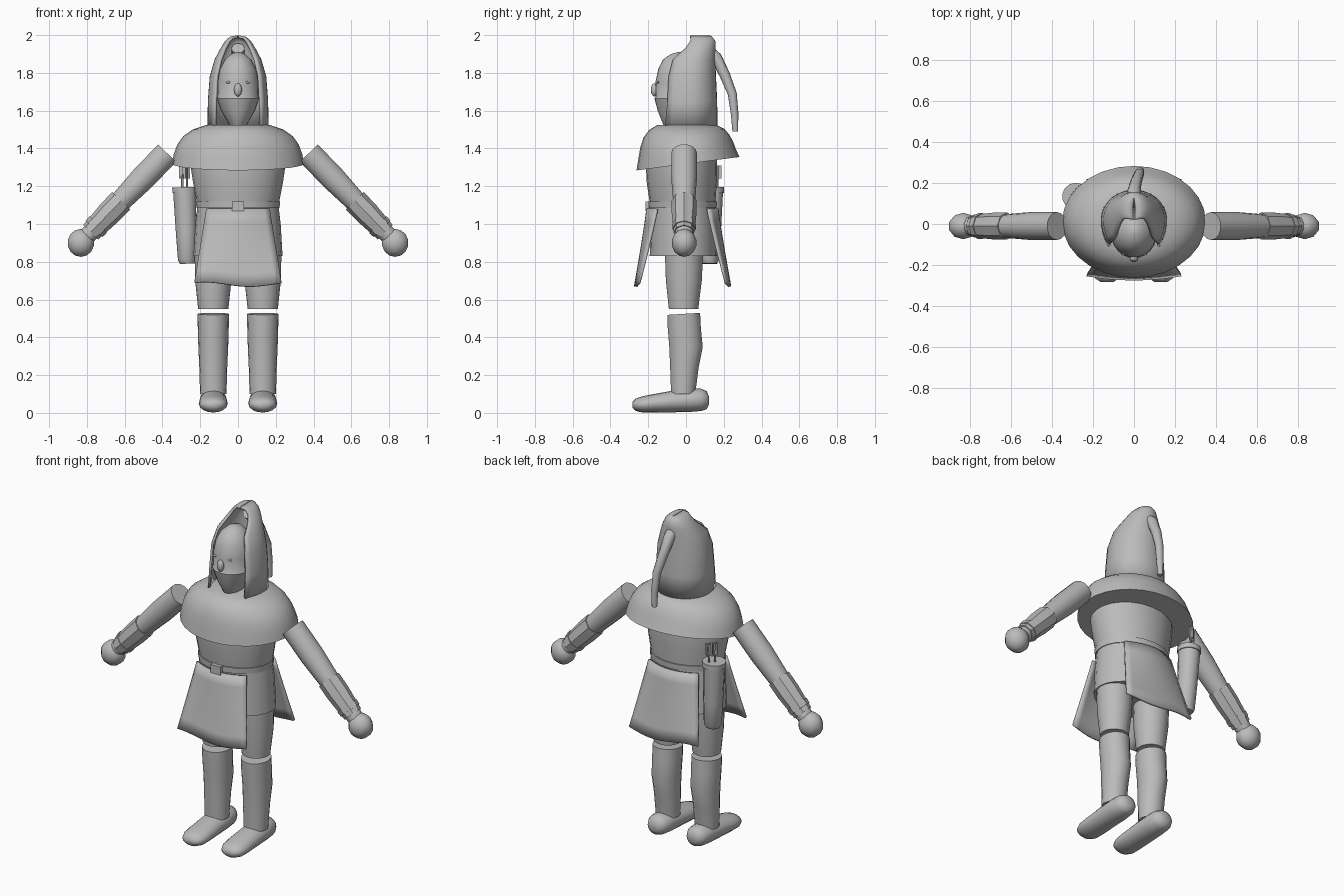
import bpy, bmesh, math
from mathutils import Vector, Matrix

cube = bpy.data.objects.get("Cube")
if cube:
    bpy.data.objects.remove(cube, do_unlink=True)

grey = bpy.data.materials.new("plain_grey")
grey.use_nodes = True
grey.diffuse_color = (0.5, 0.5, 0.5, 1)
grey.node_tree.nodes["Principled BSDF"].inputs["Base Color"].default_value = (0.5, 0.5, 0.5, 1)


def finish(name, bm, angle=40, thickness=0):
    """Turn a bmesh into a shaded object, with optional thickness."""
    bmesh.ops.recalc_face_normals(bm, faces=bm.faces[:])
    mesh = bpy.data.meshes.new(name)
    bm.to_mesh(mesh)
    bm.free()
    mesh.materials.append(grey)
    obj = bpy.data.objects.new(name, mesh)
    bpy.context.collection.objects.link(obj)
    if thickness:
        mod = obj.modifiers.new("thickness", "SOLIDIFY")
        mod.thickness = thickness
        mod.offset = 0
    bpy.ops.object.select_all(action="DESELECT")
    obj.select_set(True)
    bpy.context.view_layer.objects.active = obj
    bpy.ops.object.shade_smooth_by_angle(angle=math.radians(angle))
    return obj


def skin(name, rings, closed=True, angle=40, thickness=0):
    """Bridge a list of point rings; closed rings get end caps."""
    bm = bmesh.new()
    rows = [[bm.verts.new(p) for p in ring] for ring in rings]
    n = len(rows[0])
    for a, b in zip(rows, rows[1:]):
        for i in range(n if closed else n - 1):
            j = (i + 1) % n
            bm.faces.new((a[i], a[j], b[j], b[i]))
    if closed:
        bm.faces.new(rows[0])
        bm.faces.new(rows[-1])
    return finish(name, bm, angle, thickness)


def body(name, rows, x=0, seg=24, angle=40):
    """Stack of ellipses; row = z, half width, front y, back y, slope along y."""
    rings = []
    for z, w, front, back, *slope in rows:
        ring = []
        for i in range(seg):
            t = 2 * math.pi * i / seg
            y = (front + back) / 2 + (back - front) / 2 * math.sin(t)
            ring.append((x + w * math.cos(t), y, z + (slope[0] * y if slope else 0)))
        rings.append(ring)
    return skin(name, rings, angle=angle)


def tube(name, points, radii, seg=14, angle=40):
    """Round tube through points."""
    pts = [Vector(p) for p in points]
    rings = []
    for k, p in enumerate(pts):
        d = pts[min(k + 1, len(pts) - 1)] - pts[max(k - 1, 0)]
        rot = d.to_track_quat("Z", "Y")
        rings.append([p + rot @ Vector((radii[k] * math.cos(2 * math.pi * i / seg),
                                        radii[k] * math.sin(2 * math.pi * i / seg), 0))
                      for i in range(seg)])
    return skin(name, rings, angle=angle)


def ball(name, pos, size, seg=12, rings=8, angle=50):
    bm = bmesh.new()
    bmesh.ops.create_uvsphere(bm, u_segments=seg, v_segments=rings, radius=1)
    bm.transform(Matrix.Translation(pos) @ Matrix.Diagonal((*size, 1)))
    return finish(name, bm, angle)


def box(name, pos, size):
    bm = bmesh.new()
    bmesh.ops.create_cube(bm, size=1)
    bm.transform(Matrix.Translation(pos) @ Matrix.Diagonal((*size, 1)))
    return finish(name, bm)


# Head: narrow chin, covered lower face with a small step, rounded crown
body("head", [(1.5, .03, -.1, .03), (1.53, .05, -.122, .05), (1.6, .09, -.15, .07),
              (1.665, .113, -.167, .08), (1.672, .108, -.162, .08), (1.75, .11, -.162, .08),
              (1.82, .097, -.147, .07), (1.87, .07, -.122, .04), (1.9, .037, -.08, .01),
              (1.91, .008, -.045, -.03)])
ball("nose", (0, -.168, 1.71), (.021, .018, .035))
for s in (1, -1):
    ball("eye", (s * .05, -.147, 1.75), (.014, .006, .006))

# Hood: shell open at the front; row = z, half width, centre y, back depth, front depth
hood_rows = [(1.51, .155, .02, .14, .2), (1.65, .153, .02, .138, .18),
             (1.78, .143, .02, .132, .17), (1.87, .117, .03, .118, .15),
             (1.93, .085, .06, .09, .09), (1.965, .062, .07, .08, .07),
             (1.985, .04, .075, .06, .075), (1.992, .004, .075, .05, .085)]
hood = []
for z, w, cy, db, df in hood_rows:
    ring = []
    for i in range(25):
        t = math.radians(130) * (i / 12 - 1)
        c = math.cos(t)
        ring.append((w * math.sin(t), cy + c * (db if c > 0 else df), z))
    hood.append(ring)
skin("hood", hood, closed=False, thickness=.014)
tube("hood_tail", [(0, .1, 1.93), (0, .16, 1.88), (.01, .205, 1.79), (.025, .245, 1.69),
                   (.03, .258, 1.58), (.03, .26, 1.49)],
     [.035, .032, .028, .024, .02, .015], seg=10)

# Shoulder mantle, lower at the front than at the back
body("shoulder_mantle", [(1.525, .165, -.15, .16), (1.5, .24, -.195, .205, .01),
                         (1.465, .29, -.225, .23, .03), (1.42, .322, -.242, .25, .06),
                         (1.37, .34, -.252, .265, .09), (1.318, .35, -.262, .283, .13)], seg=28)

# Torso, belt and tunic skirt
body("torso", [(1.4, .25, -.21, .16), (1.3, .25, -.212, .165), (1.22, .238, -.208, .163),
               (1.1, .215, -.19, .155)])
body("tunic_skirt", [(1.11, .213, -.188, .153), (1.0, .226, -.19, .16), (.83, .236, -.192, .165)])
body("belt", [(1.085, .22, -.199, .162), (1.12, .223, -.201, .164)])
box("buckle", (0, -.203, 1.095), (.065, .025, .05))

# Front and back flaps: flared, curved cloth panels
for name, s, top, bottom in (("front_flap", -1, .203, .268), ("back_flap", 1, .165, .232)):
    rings = []
    for k in range(7):
        v = k / 6
        ring = []
        for i in range(13):
            u = i / 6 - 1
            y = top + (bottom - top) * v ** 1.1 - (.05 - .03 * v) * u * u
            z = 1.08 - .4 * v - .012 * v * math.cos(3 * u - .8)
            ring.append((u * (.165 + .065 * v), s * y, z))
        rings.append(ring)
    skin(name, rings, closed=False, thickness=.014)

for s, side in ((1, "left"), (-1, "right")):
    # Arm, bracer and hand
    def arm_point(t):
        return Vector((s * .375, -.01, 1.375)).lerp(Vector((s * .81, -.01, .925)), t)
    tube(side + "_upper_arm", [arm_point(t) for t in (0, .3, .57)], [.068, .068, .058])
    tube(side + "_forearm", [arm_point(t) for t in (.53, .75, 1)], [.058, .054, .045])
    tube(side + "_bracer", [arm_point(t) for t in (.56, .7, .93)], [.066, .066, .055],
         seg=8, angle=25)
    tube(side + "_wrist_band", [arm_point(t) for t in (.84, .89)], [.064, .062], seg=8, angle=25)
    ball(side + "_hand", (s * .832, -.01, .9), (.074, .066, .074), seg=10, rings=7)

    # Thigh, boot shaft and foot
    body(side + "_thigh", [(.9, .1, -.115, .095), (.7, .096, -.108, .085),
                           (.55, .08, -.092, .066)], x=s * .131, seg=18)
    body(side + "_boot", [(.525, .083, -.1, .076, .06), (.45, .082, -.098, .08),
                          (.35, .079, -.09, .09), (.24, .074, -.085, .068),
                          (.1, .07, -.08, .05)], x=s * .131, seg=18)
    foot = []
    for y, w, low, high in ((.122, .025, .045, .085), (.11, .05, .02, .115), (.08, .067, .01, .128),
                            (.02, .072, .005, .128), (-.07, .074, .003, .118),
                            (-.17, .077, .002, .1), (-.23, .074, .002, .088),
                            (-.265, .058, .01, .076), (-.283, .03, .027, .058)):
        foot.append([(s * .131 + w * math.cos(i * math.pi / 8), y,
                      (low + high) / 2 + (high - low) / 2 * math.sin(i * math.pi / 8))
                     for i in range(16)])
    skin(side + "_foot", foot, angle=50)

# Quiver on the right hip with two arrows
tube("quiver", [(-.267, .125, .79), (-.268, .125, .81), (-.274, .13, .95), (-.284, .135, 1.19)],
     [.04, .05, .055, .062])
tube("quiver_rim", [(-.283, .135, 1.165), (-.284, .135, 1.195)], [.066, .066])
for x, y in ((-.295, .135), (-.27, .16)):
    tube("arrow_shaft", [(x, y, 1.1), (x, y + .012, 1.31)], [.006, .006], seg=6)
    box("arrow_vane", (x, y + .01, 1.275), (.004, .034, .07))
    box("arrow_cross_vane", (x, y + .01, 1.275), (.034, .004, .07))
